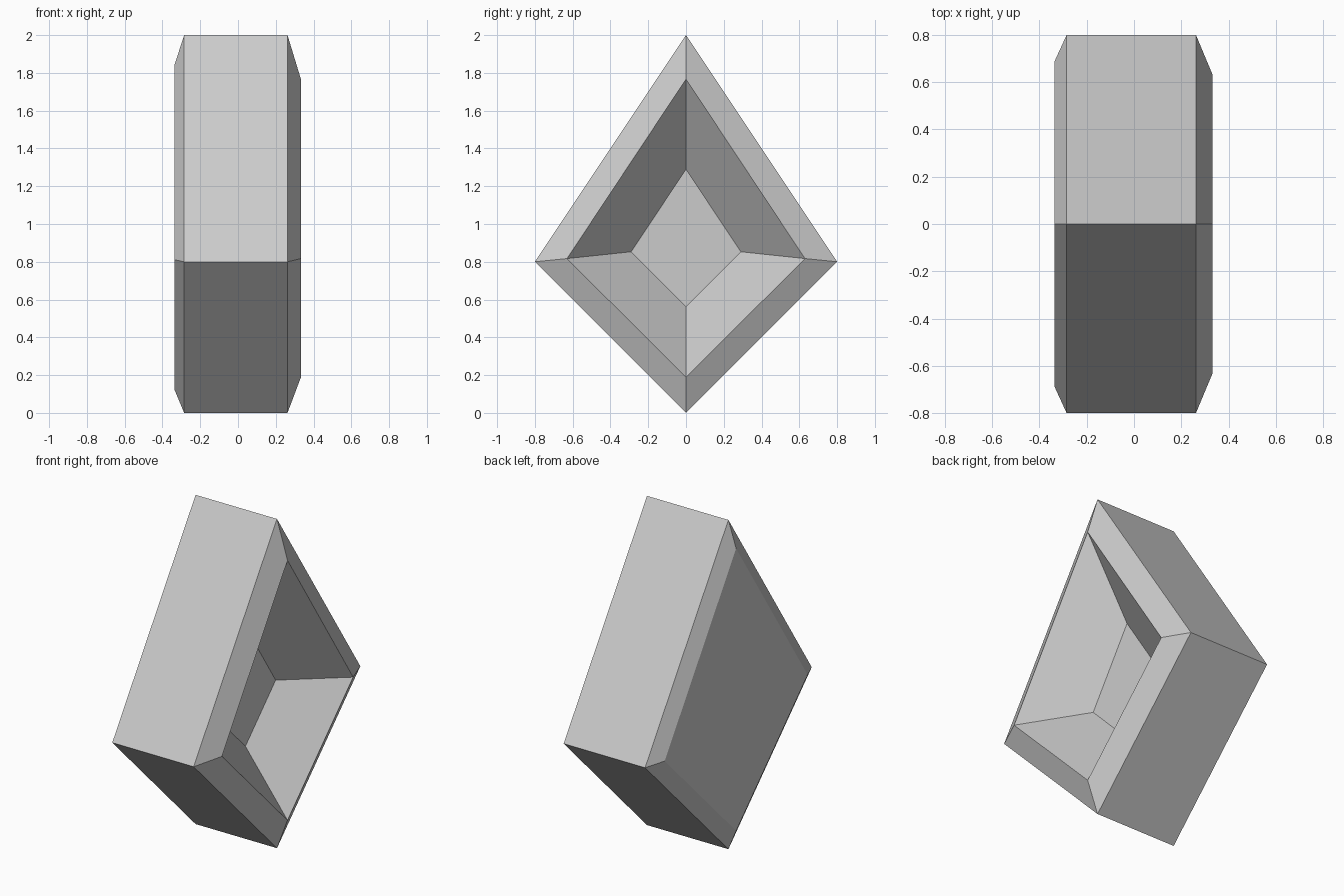
import bpy
import bmesh

if "Cube" in bpy.data.objects:
    bpy.data.objects.remove(bpy.data.objects["Cube"])

# One flat grey for the whole model
grey = bpy.data.materials.new("plain grey")
grey.diffuse_color = (0.6, 0.6, 0.6, 1.0)
grey.use_nodes = True
grey.node_tree.nodes["Principled BSDF"].inputs["Base Color"].default_value = grey.diffuse_color

# Kite sections along x: (x, half width, bottom z, side z, top z)
sections = [
    (-0.337, 0.686, 0.125, 0.811, 1.84),   # flat left face
    (-0.285, 0.80, 0.0, 0.80, 2.0),        # left bevel edge
    (0.262, 0.80, 0.0, 0.80, 2.0),         # right bevel edge
    (0.333, 0.63, 0.188, 0.817, 1.767),    # rim of the recess
    (0.05, 0.29, 0.562, 0.853, 1.29),      # recess floor
]


def kite(bm, x, w, bottom, side, top):
    points = [(0, bottom), (w, side), (0, top), (-w, side)]
    return [bm.verts.new((x, y, z)) for y, z in points]


# Kite-shaped block with bevelled edges and a sunken right face
bm = bmesh.new()
rings = [kite(bm, *s) for s in sections]
for a, b in zip(rings, rings[1:]):
    for i in range(4):
        j = (i + 1) % 4
        bm.faces.new((a[i], a[j], b[j], b[i]))
bm.faces.new(rings[0])
bm.faces.new(rings[-1])
bmesh.ops.recalc_face_normals(bm, faces=bm.faces)

mesh = bpy.data.meshes.new("kite_block")
bm.to_mesh(mesh)
bm.free()
mesh.materials.append(grey)
bpy.context.collection.objects.link(bpy.data.objects.new("kite_block", mesh))
